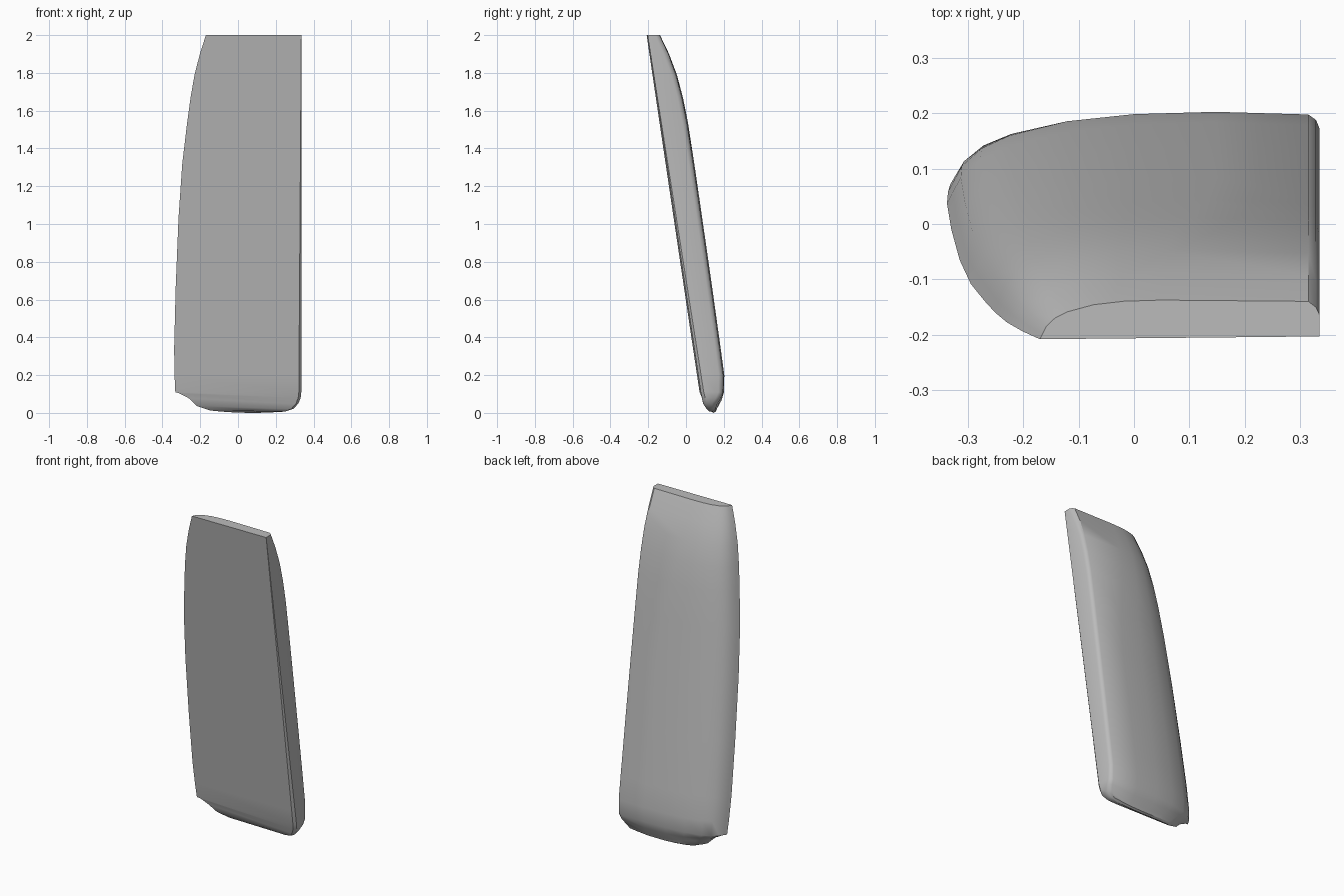
import bpy
import bmesh

if "Cube" in bpy.data.objects:
    bpy.data.objects.remove(bpy.data.objects["Cube"])

# Single plain grey material
grey = bpy.data.materials.new("plain grey")
grey.use_nodes = True
colour = (0.5, 0.5, 0.5, 1)
grey.diffuse_color = colour
grey.node_tree.nodes["Principled BSDF"].inputs["Base Color"].default_value = colour

# Rounded back: fraction across the width, fraction of thickness
CROWN = [(0.015, 0.13), (0.037, 0.32), (0.09, 0.54), (0.165, 0.70),
         (0.32, 0.88), (0.5, 0.97), (0.72, 1.0)]

# Stations: height, left edge x, right edge x, thickness, front inset, sag
STATIONS = [
    (0.0, -0.15, 0.25, 0.02, 0.032, 0.25),
    (0.006, -0.22, 0.295, 0.05, 0.016, 0.35),
    (0.025, -0.26, 0.32, 0.078, 0, 0.45),
    (0.065, -0.31, 0.332, 0.105, 0, 0.25),
    (0.11, -0.332, 0.335, 0.125, 0, 0),
    (0.2, -0.336, 0.335, 0.14, 0, 0),
    (0.34, -0.338, 0.335, 0.142, 0, 0),
    (0.66, -0.33, 0.335, 0.145, 0, 0),
    (1.03, -0.315, 0.335, 0.147, 0, 0),
    (1.32, -0.295, 0.335, 0.148, 0, 0),
    (1.53, -0.27, 0.335, 0.147, 0, 0),
    (1.67, -0.251, 0.335, 0.140, 0, 0),
    (1.79, -0.23, 0.335, 0.126, 0, 0),
    (1.9, -0.202, 0.335, 0.101, 0, 0),
    (2.0, -0.17, 0.335, 0.068, 0, 0),
]


def section(z, left, right, thick, inset, sag):
    """One slice of the leaning slab: flat front, crowned back, flat side."""
    front = 0.0925 - 0.149 * z + inset
    squeeze = 1 - 0.4 * max(0, (z - 1.2) / 0.8)
    width = right - left
    bevel = 0.014 * (1 - z / 2)
    edge = min(0.03, thick * 0.4)
    pts = [(left, 0)]
    pts += [(left + u * squeeze * width, h * thick) for u, h in CROWN]
    pts += [(right - 0.02, thick * 0.965),
            (right - 0.006, thick - edge * 0.5),
            (right, thick - edge),
            (right, min(bevel * 1.2, thick * 0.3)),
            (right - bevel, 0)]
    return [(x, front + d + 0.01 * (x - 0.1) * (1 - d / thick),
             z + sag * (x - 0.08) ** 2) for x, d in pts]


# Slab body lofted through the stations
bm = bmesh.new()
rings = [[bm.verts.new(p) for p in section(*s)] for s in STATIONS]
for low, high in zip(rings, rings[1:]):
    for i in range(len(low)):
        j = (i + 1) % len(low)
        bm.faces.new((low[i], low[j], high[j], high[i]))
bm.faces.new(rings[0])
bm.faces.new(rings[-1])
bmesh.ops.recalc_face_normals(bm, faces=bm.faces[:])

mesh = bpy.data.meshes.new("leaning_panel")
bm.to_mesh(mesh)
bm.free()
mesh.materials.append(grey)
panel = bpy.data.objects.new("leaning_panel", mesh)
bpy.context.collection.objects.link(panel)

# Smooth shading with crisp rim edges
bpy.ops.object.select_all(action="DESELECT")
panel.select_set(True)
bpy.context.view_layer.objects.active = panel
bpy.ops.object.shade_smooth_by_angle(angle=0.6)
